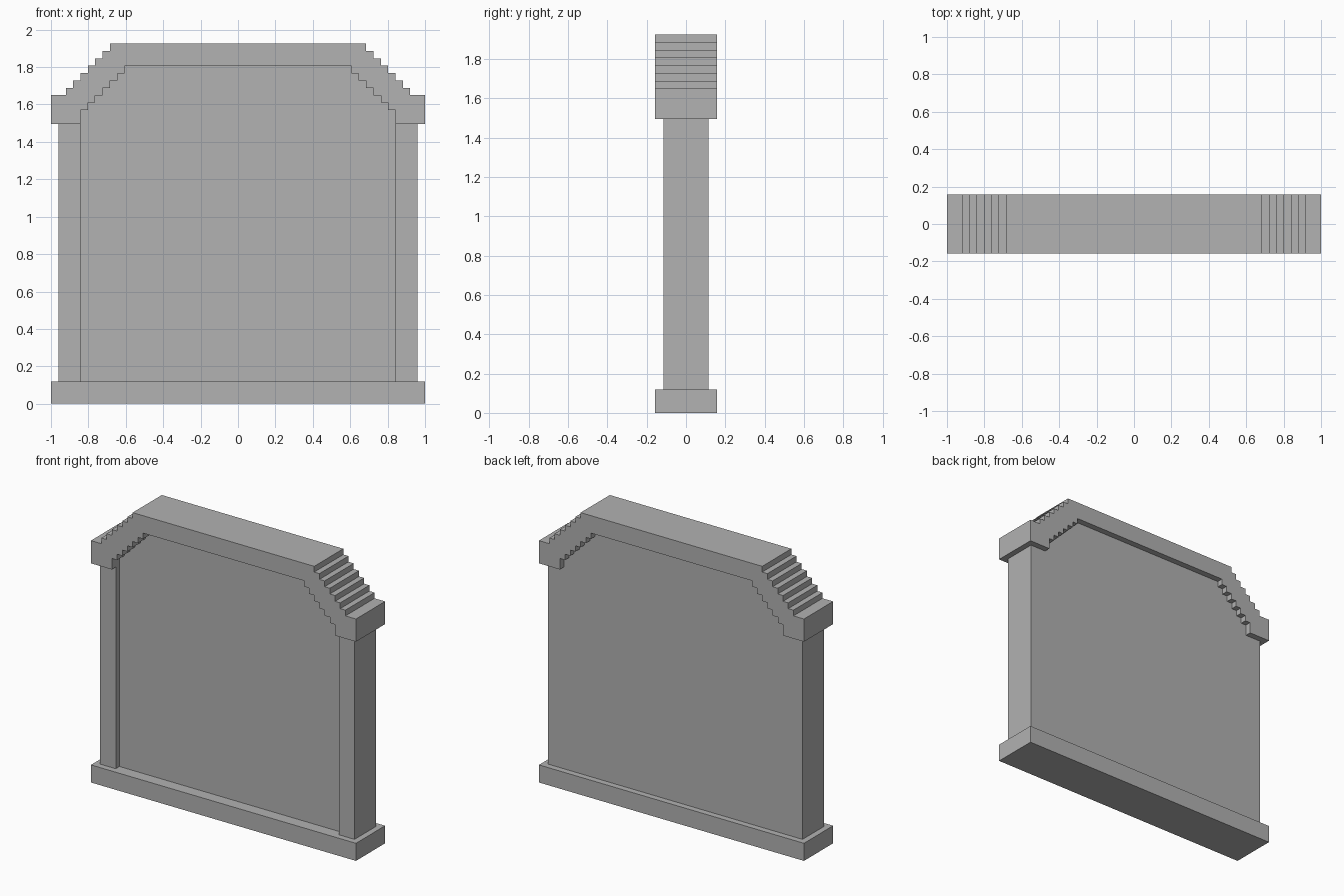
import bpy
import bmesh

cube = bpy.data.objects.get("Cube")
if cube:
    bpy.data.objects.remove(cube, do_unlink=True)

STEP = 0.0393          # rise and run of one stair
STAIRS = 7             # stairs on each shoulder
BASE_TOP = 0.12
CAP_BOTTOM = 1.495
CAP_DEPTH = 0.157      # half depths
WALL_DEPTH = 0.115
INNER_X = 0.842

grey = bpy.data.materials.new("stone_grey")
grey.use_nodes = True
colour = (0.445, 0.445, 0.445, 1)
grey.diffuse_color = colour
grey.node_tree.nodes["Principled BSDF"].inputs["Base Color"].default_value = colour


def prism(name, outline, y0, y1):
    """Extrude an x-z outline from y0 to y1."""
    bm = bmesh.new()
    face = bm.faces.new([bm.verts.new((x, y0, z)) for x, z in outline])
    moved = bmesh.ops.extrude_face_region(bm, geom=[face])["geom"]
    verts = [v for v in moved if isinstance(v, bmesh.types.BMVert)]
    bmesh.ops.translate(bm, verts=verts, vec=(0, y1 - y0, 0))
    bmesh.ops.recalc_face_normals(bm, faces=bm.faces)
    mesh = bpy.data.meshes.new(name)
    bm.to_mesh(mesh)
    bm.free()
    mesh.materials.append(grey)
    obj = bpy.data.objects.new(name, mesh)
    bpy.context.collection.objects.link(obj)
    return obj


def box(name, x0, x1, z0, z1, depth):
    return prism(name, [(x0, z0), (x1, z0), (x1, z1), (x0, z1)], -depth, depth)


def stepped_arch(x, z, end_x, end_z):
    """Outline from lower left over the stairs to lower right."""
    half = []
    for i in range(STAIRS):
        half.append((x + i * STEP, z - i * STEP))
        half.append((x + i * STEP, z - (i + 1) * STEP))
    if end_x > half[-1][0] + 0.01:
        half.append((end_x, half[-1][1]))
    half.append((end_x, end_z))
    return [(-px, pz) for px, pz in reversed(half)] + half


# Base slab and side posts
box("base", -1, 1, 0, BASE_TOP, CAP_DEPTH)
box("left_post", INNER_X, 0.96, BASE_TOP, CAP_BOTTOM, WALL_DEPTH)
box("right_post", -0.96, -INNER_X, BASE_TOP, CAP_BOTTOM, WALL_DEPTH)

# Stepped cap: outer stairs, with the inner stairs as its underside
inner_x = INNER_X - (STAIRS - 1) * STEP
outer = stepped_arch(0.685, 1.925, 1.0, CAP_BOTTOM)
inner = stepped_arch(inner_x, 1.806, INNER_X, CAP_BOTTOM)
prism("stepped_cap", outer + inner[::-1], -CAP_DEPTH, CAP_DEPTH)

# Wall panel: recessed at the front, flush with the posts at the back
panel = stepped_arch(inner_x, 1.806, INNER_X, BASE_TOP)
prism("wall_panel", panel, -WALL_DEPTH + 0.04, WALL_DEPTH)
